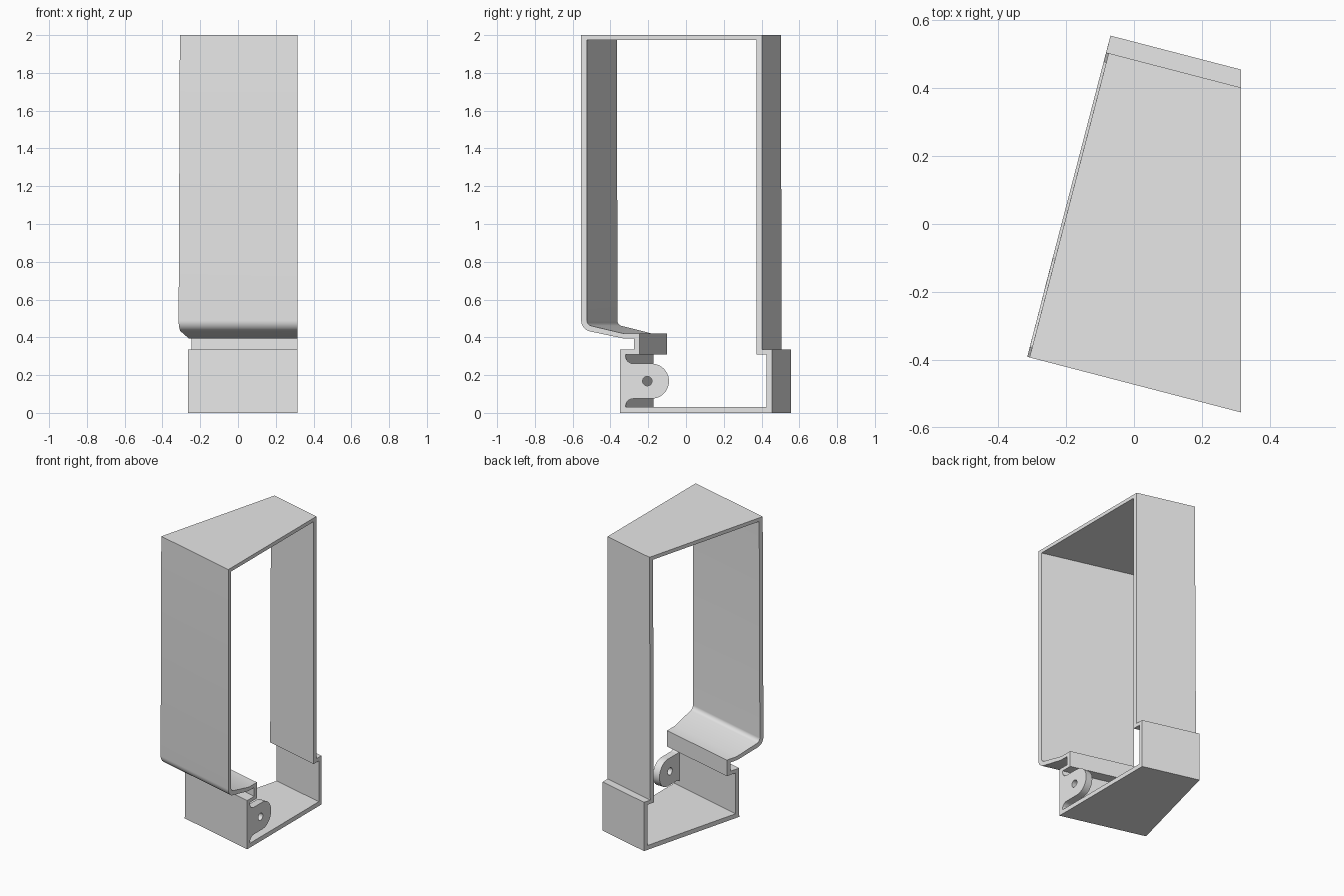
import bpy, bmesh
from math import sin, cos, radians, pi

cube = bpy.data.objects.get("Cube")
if cube:
    bpy.data.objects.remove(cube)

SKEW = 0.26      # front and back run at an angle to x
SIDE_X = 0.315   # flat cut side

grey = bpy.data.materials.new("plain_grey")
grey.use_nodes = True
grey.diffuse_color = (0.8, 0.8, 0.8, 1)
grey.node_tree.nodes["Principled BSDF"].inputs["Base Color"].default_value = (0.8, 0.8, 0.8, 1)


def finish(bm, name):
    bmesh.ops.recalc_face_normals(bm, faces=bm.faces)
    mesh = bpy.data.meshes.new(name)
    bm.to_mesh(mesh)
    bm.free()
    mesh.materials.append(grey)
    obj = bpy.data.objects.new(name, mesh)
    bpy.context.collection.objects.link(obj)
    bpy.ops.object.select_all(action='DESELECT')
    obj.select_set(True)
    bpy.context.view_layer.objects.active = obj
    bpy.ops.object.shade_smooth_by_angle(angle=radians(30))
    return obj


def arc(cy, cz, r, start, end, steps):
    angles = [radians(start + (end - start) * i / steps) for i in range(steps + 1)]
    return [(cy + r * cos(a), cz + r * sin(a)) for a in angles]


def far_point(y, z):
    # slide along the skewed direction to the square-cut far side, which leans slightly
    lean = 0.008 * max(z - 0.3, 0) / 1.7
    x = (lean - SIDE_X + SKEW * (y + 0.39 + SIDE_X * SKEW)) / (1 + SKEW ** 2)
    return (x, y - SKEW * (x - SIDE_X), z)


# Housing wall section: outer and inner loops with matching points
outer = [(-0.35, 0), (-0.35, 0.335), (-0.275, 0.335), (-0.275, 0.395), (-0.335, 0.395)]
outer += arc(-0.495, 0.49, 0.06, 258, 180, 8)
outer += [(-0.555, 2), (0.402, 2), (0.402, 0.335), (0.455, 0.335), (0.455, 0)]
inner = [(-0.32, 0.03), (-0.32, 0.31), (-0.245, 0.31), (-0.245, 0.42), (-0.33, 0.42)]
inner += arc(-0.495, 0.49, 0.03, 258, 180, 8)
inner += [(-0.525, 1.975), (0.372, 1.975), (0.372, 0.31), (0.427, 0.31), (0.427, 0.03)]

bm = bmesh.new()
loops = []
for loop in (outer, inner):
    loops.append([bm.verts.new((SIDE_X, y, z)) for y, z in loop])
    loops.append([bm.verts.new(far_point(y, z)) for y, z in loop])
near_out, far_out, near_in, far_in = loops
for a, b in ((near_out, far_out), (far_out, far_in), (far_in, near_in), (near_in, near_out)):
    for i in range(len(a)):
        j = (i + 1) % len(a)
        bm.faces.new((a[i], a[j], b[j], b[i]))
finish(bm, "housing_frame")

# Rounded mounting tab with filleted root and a screw hole
outline = arc(-0.183, 0.168, 0.093, -90, 90, 20)
outline += arc(-0.28, 0.301, 0.04, 270, 180, 6)
outline += arc(-0.28, 0.035, 0.04, 180, 90, 6)
hole = arc(-0.205, 0.168, 0.025, 0, 345, 23)

bm = bmesh.new()
edges = []
for loop in (outline, hole):
    ring = [bm.verts.new((SIDE_X, y, z)) for y, z in loop]
    edges += [bm.edges.new((ring[i - 1], ring[i])) for i in range(len(ring))]
bmesh.ops.triangle_fill(bm, edges=edges, use_beauty=True, normal=(1, 0, 0))
result = bmesh.ops.extrude_face_region(bm, geom=bm.faces[:], use_keep_orig=True)
moved = [v for v in result["geom"] if isinstance(v, bmesh.types.BMVert)]
bmesh.ops.translate(bm, verts=moved, vec=(-0.05, 0, 0))
finish(bm, "mounting_tab")
